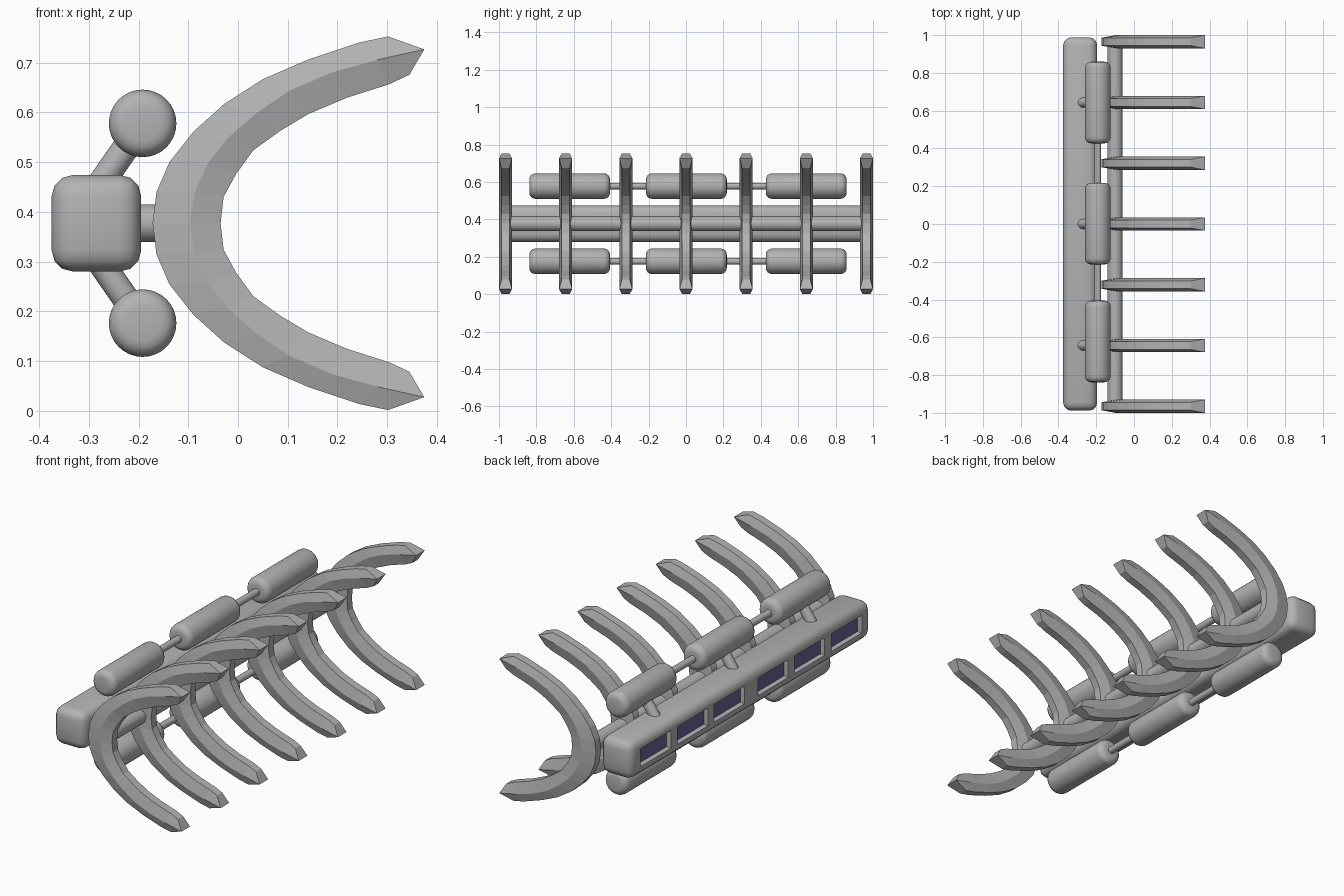
import bpy, bmesh, math
from mathutils import Vector

if "Cube" in bpy.data.objects:
    bpy.data.objects.remove(bpy.data.objects["Cube"])

ZC = 0.377  # height of the mirror plane


def material(name, rgb):
    m = bpy.data.materials.new(name)
    m.diffuse_color = (*rgb, 1)
    m.use_nodes = True
    m.node_tree.nodes["Principled BSDF"].inputs["Base Color"].default_value = m.diffuse_color
    return m


GREY = material("grey_metal", (0.45, 0.45, 0.45))
PURPLE = material("purple_panel", (0.14, 0.12, 0.30))


def finish(bm, name, mats=(GREY,), smooth=True):
    bmesh.ops.recalc_face_normals(bm, faces=bm.faces)
    me = bpy.data.meshes.new(name)
    bm.to_mesh(me)
    bm.free()
    for m in mats:
        me.materials.append(m)
    ob = bpy.data.objects.new(name, me)
    bpy.context.collection.objects.link(ob)
    if smooth:
        bpy.ops.object.select_all(action='DESELECT')
        ob.select_set(True)
        bpy.context.view_layer.objects.active = ob
        bpy.ops.object.shade_smooth_by_angle(angle=math.radians(35))
    return ob


def rod(name, a, b, r, bevel=0.0):
    """Cylinder between two points, optionally with rounded ends."""
    a, b = Vector(a), Vector(b)
    bm = bmesh.new()
    bmesh.ops.create_cone(bm, cap_ends=True, segments=32, radius1=r, radius2=r, depth=(b - a).length)
    if bevel:
        rims = [e for e in bm.edges if abs(e.verts[0].co.z - e.verts[1].co.z) < 1e-5]
        bmesh.ops.bevel(bm, geom=rims, offset=bevel, segments=4, profile=0.5, affect='EDGES')
    turn = (b - a).to_track_quat('Z', 'Y').to_matrix()
    for v in bm.verts:
        v.co = turn @ v.co + (a + b) / 2
    return finish(bm, name)


# Main beam with six recessed panels on its outer (-x) face
bm = bmesh.new()
bmesh.ops.create_cube(bm, size=1)
for v in bm.verts:
    v.co = Vector((v.co.x * 0.18 - 0.285, v.co.y * 1.976, v.co.z * 0.194 + ZC))
bmesh.ops.bevel(bm, geom=bm.edges[:], offset=0.042, segments=3, profile=0.5, affect='EDGES')
windows = [s * y for y in (0.18, 0.48, 0.785) for s in (-1, 1)]
HY, HZ = 0.125, 0.046


def cut(co, no):
    faces = [f for f in bm.faces if f.normal.x < -0.99]
    edges = {e for f in faces for e in f.edges}
    verts = {v for f in faces for v in f.verts}
    bmesh.ops.bisect_plane(bm, geom=faces + list(edges) + list(verts), plane_co=co, plane_no=no)
    bm.normal_update()


bm.normal_update()
for dz in (-HZ, HZ):
    cut((0, 0, ZC + dz), (0, 0, 1))
for y in windows:
    for dy in (-HY, HY):
        cut((0, y + dy, 0), (0, 1, 0))
panes = []
for f in bm.faces:
    c = f.calc_center_median()
    if f.normal.x < -0.99 and abs(c.z - ZC) < 0.01 and any(abs(c.y - y) < 0.03 for y in windows):
        panes.append(f)
bmesh.ops.inset_individual(bm, faces=panes, thickness=0.008, depth=-0.02)
for f in panes:
    f.material_index = 1
finish(bm, "main_beam", (GREY, PURPLE))

# Curved ribs: (outer, middle, inner) points in x,z from the top tip to the centre
HALF = [
    ((0.302, 0.753), (0.375, 0.727), (0.345, 0.676)),
    ((0.245, 0.741), (0.280, 0.706), (0.305, 0.657)),
    ((0.140, 0.706), (0.187, 0.680), (0.220, 0.630)),
    ((0.050, 0.667), (0.102, 0.643), (0.142, 0.597)),
    ((-0.028, 0.617), (0.036, 0.598), (0.085, 0.563)),
    ((-0.090, 0.561), (-0.023, 0.546), (0.031, 0.524)),
    ((-0.138, 0.500), (-0.062, 0.496), (-0.004, 0.476)),
    ((-0.164, 0.440), (-0.087, 0.440), (-0.029, 0.430)),
    ((-0.172, ZC), (-0.096, ZC), (-0.035, ZC)),
]
profile = HALF + [tuple((x, 2 * ZC - z) for x, z in ring) for ring in HALF[-2::-1]]


def rib(i, y):
    bm = bmesh.new()
    rings = []
    for o, m, n in profile:
        loop = [(o, -0.021), (m, -0.035), (n, -0.021), (n, 0.021), (m, 0.035), (o, 0.021)]
        rings.append([bm.verts.new((p[0], y + w, p[1])) for p, w in loop])
    for a, b in zip(rings, rings[1:]):
        for k in range(6):
            j = (k + 1) % 6
            bm.faces.new((a[k], a[j], b[j], b[k]))
    for r in (rings[0], rings[-1]):  # wedge tips
        bm.faces.new((r[0], r[1], r[4], r[5]))
        bm.faces.new((r[1], r[2], r[3], r[4]))
    finish(bm, f"rib_{i}", smooth=False)


for i in range(7):
    rib(i, (i - 3) * 0.965 / 3)

# Rod joining the ribs, and its mounts on the beam
rod("rib_rod", (-0.1, -0.95, ZC), (-0.1, 0.95, ZC), 0.04)
for i in (-1, 0, 1):
    rod("rod_mount", (-0.22, i * 0.643, ZC), (-0.1, i * 0.643, ZC), 0.038)

# Upper and lower tanks with link rods and angled struts
for s, side in ((1, "upper"), (-1, "lower")):
    z = ZC + s * 0.201
    for y, ys in ((-0.622, -0.643), (0.002, 0), (0.643, 0.643)):
        rod(side + "_tank", (-0.192, y - 0.216, z), (-0.192, y + 0.216, z), 0.068, 0.032)
        rod(side + "_strut", (-0.29, ys, ZC + s * 0.06), (-0.192, ys, z), 0.027)
    rod(side + "_link_rod", (-0.192, -0.6, z), (-0.192, 0.6, z), 0.018)
